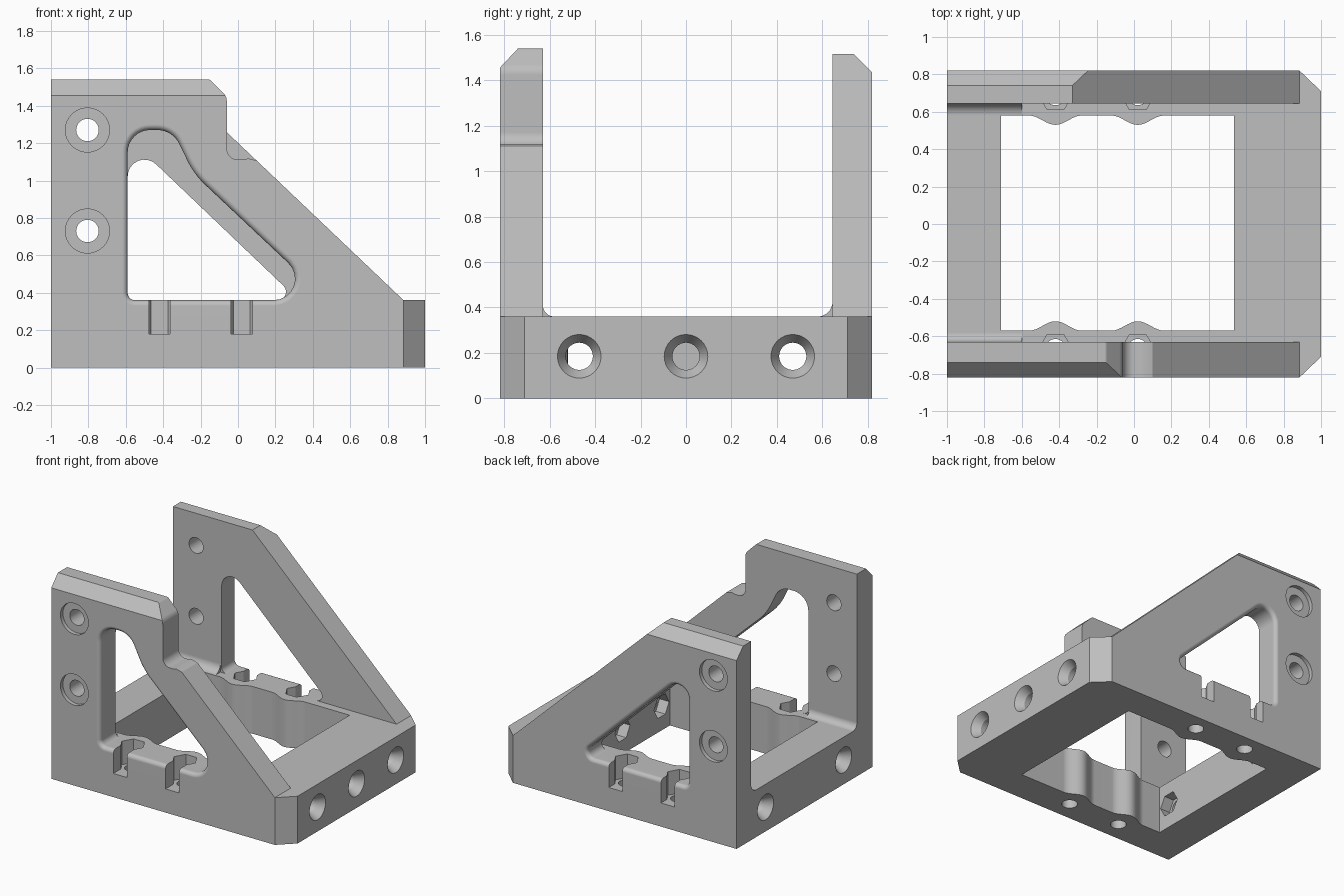
import bpy, bmesh, math
from mathutils import Vector

if "Cube" in bpy.data.objects:
    bpy.data.objects.remove(bpy.data.objects["Cube"])


def place(axis, u, v, t):
    return {'x': (t, u, v), 'y': (u, t, v), 'z': (u, v, t)}[axis]


def solid(name, axis, sections):
    """Closed solid lofted along an axis through (position, 2D outline) sections."""
    bm = bmesh.new()
    rings = [[bm.verts.new(place(axis, u, v, t)) for u, v in pts] for t, pts in sections]
    n = len(rings[0])
    for a, b in zip(rings, rings[1:]):
        for i in range(n):
            j = (i + 1) % n
            bm.faces.new((a[i], a[j], b[j], b[i]))
    bm.faces.new(rings[0])
    bm.faces.new(rings[-1])
    bmesh.ops.recalc_face_normals(bm, faces=bm.faces[:])
    me = bpy.data.meshes.new(name)
    bm.to_mesh(me)
    bm.free()
    ob = bpy.data.objects.new(name, me)
    bpy.context.collection.objects.link(ob)
    return ob


def prism(name, axis, pts, t0, t1):
    return solid(name, axis, [(t0, pts), (t1, pts)])


def circle(u, v, r, n=32):
    return [(u + r * math.cos(2 * math.pi * i / n), v + r * math.sin(2 * math.pi * i / n))
            for i in range(n)]


def rounded(corners, steps=8):
    """Outline from (u, v, radius) corners with tangent arcs."""
    out = []
    for i, (u, v, r) in enumerate(corners):
        p = Vector((u, v))
        if r == 0:
            out.append((u, v))
            continue
        a = (Vector(corners[i - 1][:2]) - p).normalized()
        b = (Vector(corners[(i + 1) % len(corners)][:2]) - p).normalized()
        half = a.angle(b) / 2
        c = p + (a + b).normalized() * (r / math.sin(half))
        s = p + a * (r / math.tan(half)) - c
        e = p + b * (r / math.tan(half)) - c
        sweep = math.pi - 2 * half
        for k in range(steps + 1):
            f = k / steps
            w = (s * math.sin((1 - f) * sweep) + e * math.sin(f * sweep)) / math.sin(sweep)
            out.append(tuple(c + w))
    return out


def grow(pts, d):
    """Offset a clockwise outline outwards."""
    out = []
    for i, p in enumerate(pts):
        p = Vector(p)
        d1 = (p - Vector(pts[i - 1])).normalized()
        d2 = (Vector(pts[(i + 1) % len(pts)]) - p).normalized()
        t = (d1 + d2).normalized()
        out.append((p.x - t.y * d, p.y + t.x * d))
    return out


def combine(tool, op):
    tool.hide_render = True
    m = body.modifiers.new(op, 'BOOLEAN')
    m.operation, m.solver, m.object = op, 'EXACT', tool
    bpy.context.view_layer.objects.active = body
    bpy.ops.object.modifier_apply(modifier=m.name)
    bpy.data.objects.remove(tool)


def add(tool):
    combine(tool, 'UNION')


def cut(tool):
    combine(tool, 'DIFFERENCE')


BUMPS = (-0.42, 0.02)

# Base block with two chamfered corners
body = prism("bracket_frame", 'z', [(-1, -0.82), (0.885, -0.82), (1, -0.71), (1, 0.71),
                                    (0.885, 0.82), (-1, 0.82)], 0, 0.36)

# Side walls
front = rounded([(-1, 0.2, 0), (-1, 1.54, 0), (-0.15, 1.54, 0.02), (-0.06, 1.45, 0.06),
                 (-0.06, 1.11, 0.06), (0.03, 1.112, 0), (0.055, 1.118, 0), (0.1, 1.1066, 0),
                 (0.885, 0.36, 0), (0.885, 0.2, 0)])
back = [(-1, 0.2), (-1, 1.515), (-0.33, 1.515), (0.885, 0.36), (0.885, 0.2)]
add(prism("front_wall", 'y', front, -0.82, -0.63))
add(prism("back_wall", 'y', back, 0.645, 0.82))

# Fillets where the walls meet the base
for s, y, r in ((-1, 0.63, 0.05), (1, 0.645, 0.065)):
    arc = [(s * (y - r + r * math.sin(a)), 0.36 + r - r * math.cos(a))
           for a in (k * math.pi / 16 for k in range(9))]
    add(prism("wall_fillet", 'x', arc + [(s * 0.7, 0.36 + r), (s * 0.7, 0.3), (s * (y - r), 0.3)],
              -1, -0.6))

# Chamfers along the wall tops
cut(prism("front_chamfer", 'x', [(-0.86, 1.4125), (-0.70, 1.5825), (-0.9, 1.6)], -1.1, 0.1))
cut(prism("back_chamfer", 'x', [(0.70, 1.555), (0.86, 1.395), (0.9, 1.6)], -1.1, 0.1))

# Central opening with rounded swellings beside the nut pockets
edges = {}
for s, y in ((-1, 0.57), (1, 0.58)):
    row = [(-0.71, s * y)]
    for c in BUMPS:
        for k in range(17):
            d = -0.14 + 0.28 * k / 16
            row.append((c + d, s * (y - 0.05 * math.cos(math.pi * d / 0.28) ** 2)))
    edges[s] = row + [(0.535, s * y)]
cut(prism("opening", 'z', edges[-1] + edges[1][::-1], -0.1, 0.5))

# Wall windows with rounded outer rims
front_win = rounded([(-0.59, 0.36, 0.04), (-0.59, 1.27, 0.12), (-0.35, 1.27, 0.13),
                     (-0.235, 1.033, 0.45), (0.48, 0.36, 0.115)])
back_win = rounded([(-0.59, 0.36, 0.04), (-0.59, 1.232, 0.09), (0.324, 0.36, 0.045)])
RIM = 0.03
for s, win in ((-1, front_win), (1, back_win)):
    secs = [(s * 0.9, grow(win, RIM))]
    for k in range(6):
        a = k * math.pi / 10
        secs.append((s * (0.82 - RIM * (1 - math.cos(a))), grow(win, RIM * (1 - math.sin(a)))))
    cut(solid("window", 'y', secs + [(s * 0.6, win)]))

# Nut pockets, side slots and vertical bolt holes
for s, yc in ((-1, 0.67), (1, 0.69)):
    for c in BUMPS:
        cut(prism("nut_pocket", 'z', circle(c, s * yc, 0.09, 6), 0.18, 0.42))
        cut(prism("slot", 'z', [(c - 0.057, s * yc), (c + 0.057, s * yc),
                                (c + 0.057, s * 0.9), (c - 0.057, s * 0.9)], 0.18, 0.42))
        cut(prism("base_hole", 'z', circle(c, s * yc, 0.055), -0.1, 0.25))

# Counterbored holes through the walls
for s in (-1, 1):
    for z in (0.73, 1.27):
        big, small = circle(-0.805, z, 0.118), circle(-0.805, z, 0.06)
        cut(solid("wall_hole", 'y', [(s * 0.9, big), (s * 0.79, big), (s * 0.79 - s * 0.0001, small),
                                     (s * 0.55, small)]))

# Countersunk holes with hex recesses through the end bars
for s, inner, rows in ((1, 0.535, (-0.47, 0, 0.47)), (-1, 0.71, (-0.47, 0.47))):
    for y in rows:
        big, small = circle(y, 0.185, 0.096), circle(y, 0.185, 0.06)
        cut(solid("end_hole", 'x', [(s * 1.1, big), (s * 1.0, big), (s * 0.94, small),
                                    (s * (inner - 0.06), small)]))
        cut(prism("hex_recess", 'x', circle(y, 0.185, 0.09, 6), s * (inner - 0.05), s * (inner + 0.08)))

# Single grey finish, smooth on curves and sharp at edges
grey = bpy.data.materials.new("grey_plastic")
grey.diffuse_color = (0.52, 0.52, 0.52, 1)
grey.use_nodes = True
grey.node_tree.nodes["Principled BSDF"].inputs["Base Color"].default_value = grey.diffuse_color
body.data.materials.clear()
body.data.materials.append(grey)
for p in body.data.polygons:
    p.material_index = 0
bpy.ops.object.select_all(action='DESELECT')
body.select_set(True)
bpy.context.view_layer.objects.active = body
bpy.ops.object.shade_smooth_by_angle(angle=math.radians(28))
weighted = body.modifiers.new("weighted_normals", 'WEIGHTED_NORMAL')
weighted.keep_sharp = True
